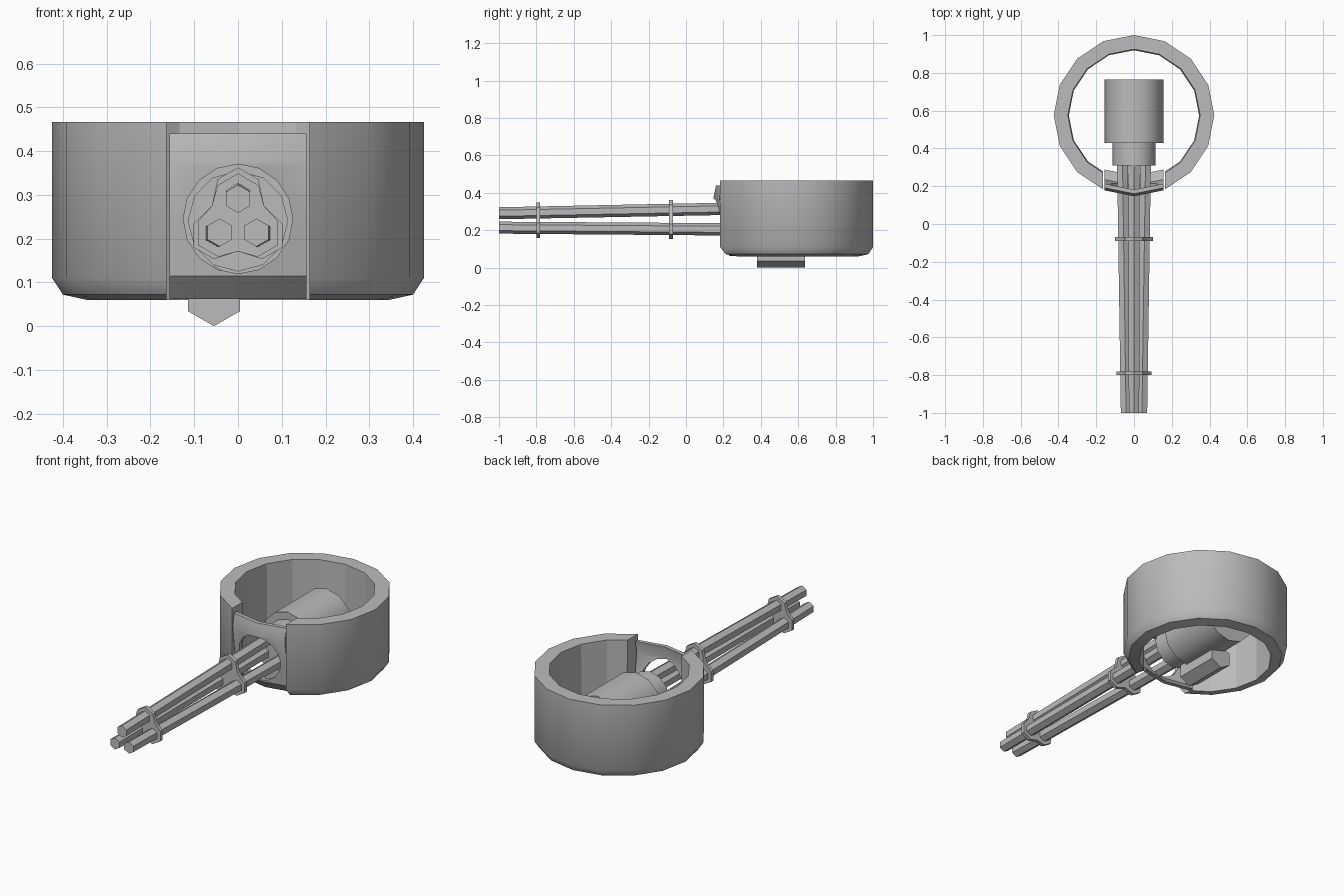
import bpy, bmesh, math
from math import sin, cos, radians, pi

if "Cube" in bpy.data.objects:
    bpy.data.objects.remove(bpy.data.objects["Cube"], do_unlink=True)

grey = bpy.data.materials.new("armour_grey")
grey.use_nodes = True
grey.diffuse_color = (0.5, 0.5, 0.5, 1)
grey.node_tree.nodes["Principled BSDF"].inputs["Base Color"].default_value = (0.5, 0.5, 0.5, 1)


def smooth(ob):
    bpy.ops.object.select_all(action='DESELECT')
    ob.select_set(True)
    bpy.context.view_layer.objects.active = ob
    bpy.ops.object.shade_smooth_by_angle(angle=radians(35))


def loft(name, rings):
    """Skin a row of closed cross-sections and cap both ends."""
    bm = bmesh.new()
    rows = [[bm.verts.new(p) for p in ring] for ring in rings]
    n = len(rows[0])
    for a, b in zip(rows, rows[1:]):
        for i in range(n):
            j = (i + 1) % n
            bm.faces.new((a[i], a[j], b[j], b[i]))
    bm.faces.new(rows[0])
    bm.faces.new(rows[-1])
    bmesh.ops.recalc_face_normals(bm, faces=bm.faces)
    mesh = bpy.data.meshes.new(name)
    bm.to_mesh(mesh)
    bm.free()
    mesh.materials.append(grey)
    ob = bpy.data.objects.new(name, mesh)
    bpy.context.collection.objects.link(ob)
    smooth(ob)
    return ob


def circle(x, y, z, r, sides):
    """Polygon facing along y with a corner at the top."""
    return [(x + r * sin(2 * pi * i / sides), y, z + r * cos(2 * pi * i / sides))
            for i in range(sides)]


# Turret wall: open ring with a straight-sided gap at the front
CENTRE_Y, GAP = 0.575, 0.163
wall = [(0.35, 0.467), (0.425, 0.467), (0.425, 0.11), (0.40, 0.072), (0.345, 0.06)]
rings = []
for k in range(1, 16):
    a = radians(22.5 * k)
    ring = []
    for r, z in wall:
        x, y = r * sin(a), CENTRE_Y - r * cos(a)
        if k in (1, 15):
            y += (GAP - abs(x)) * math.tan(radians(33.75))
            x = math.copysign(GAP, x)
        ring.append((x, y, z))
    rings.append(ring)
turret = loft("turret_wall", rings)
for p in turret.data.polygons:  # faceted inner wall
    c = p.center
    if abs(p.normal.z) < 0.3 and p.normal.x * c.x + p.normal.y * (c.y - CENTRE_Y) < 0:
        p.use_smooth = False

# Gun shield: bent plate filling the gap
front = [(0.16, 0.44), (0.147, 0.375), (0.162, 0.25), (0.182, 0.115), (0.235, 0.062)]
section = front + [(y + 0.022, z) for y, z in reversed(front)]
shield = loft("gun_shield", [[(x, y + 0.2 * abs(x), z) for y, z in section]
                             for x in (-0.157, 0, 0.157)])

# Round opening in the shield
cutter = loft("opening_cutter", [circle(0, y, 0.245, 0.125, 16) for y in (0.0, 0.4)])
cutter.hide_render = True
mod = shield.modifiers.new("opening", 'BOOLEAN')
mod.operation, mod.object, mod.solver = 'DIFFERENCE', cutter, 'EXACT'
bpy.context.view_layer.objects.active = shield
bpy.ops.object.modifier_apply(modifier=mod.name)
bpy.data.objects.remove(cutter, do_unlink=True)
smooth(shield)

# Three barrels, spreading slightly towards the breech
MUZZLE_Y, BREECH_Y = -1.0, 0.33
barrels = {"top": ((0, 0.291), (0, 0.317)),
           "right": ((-0.042, 0.214), (-0.061, 0.204)),
           "left": ((0.042, 0.214), (0.061, 0.204))}
for side, (m, b) in barrels.items():
    loft(side + "_barrel", [circle(m[0], MUZZLE_Y, m[1], 0.032, 6),
                            circle(b[0], BREECH_Y, b[1], 0.033, 6)])

# Clamps holding the barrels together
for name, y in (("front_clamp", -0.79), ("rear_clamp", -0.08)):
    t = (y - MUZZLE_Y) / (BREECH_Y - MUZZLE_Y)
    outline = []
    for side, angle in (("top", 90), ("right", 210), ("left", 330)):
        m, b = barrels[side]
        cx, cz = (m[i] + (b[i] - m[i]) * t for i in (0, 1))
        for d in (-60, 0, 60):
            a = radians(angle + d)
            outline.append((cx + 0.054 * cos(a), cz + 0.054 * sin(a)))
        # pinched middle of each side
        a = radians(angle + 60)
        outline.append((0.069 * cos(a), 0.24 + 0.069 * sin(a)))
    loft(name, [[(x, y + d, z) for x, z in outline] for d in (-0.01, 0.01)])

# Breech block in two steps
loft("breech_collar", [circle(0, y, 0.24, 0.115, 12) for y in (0.31, 0.45)])
loft("breech_drum", [circle(0, y, 0.24, 0.155, 12) for y in (0.43, 0.765)])

# Hexagonal ejector below the breech
loft("ejector", [circle(-0.055, y, 0.069, 0.069, 6) for y in (0.38, 0.635)])
